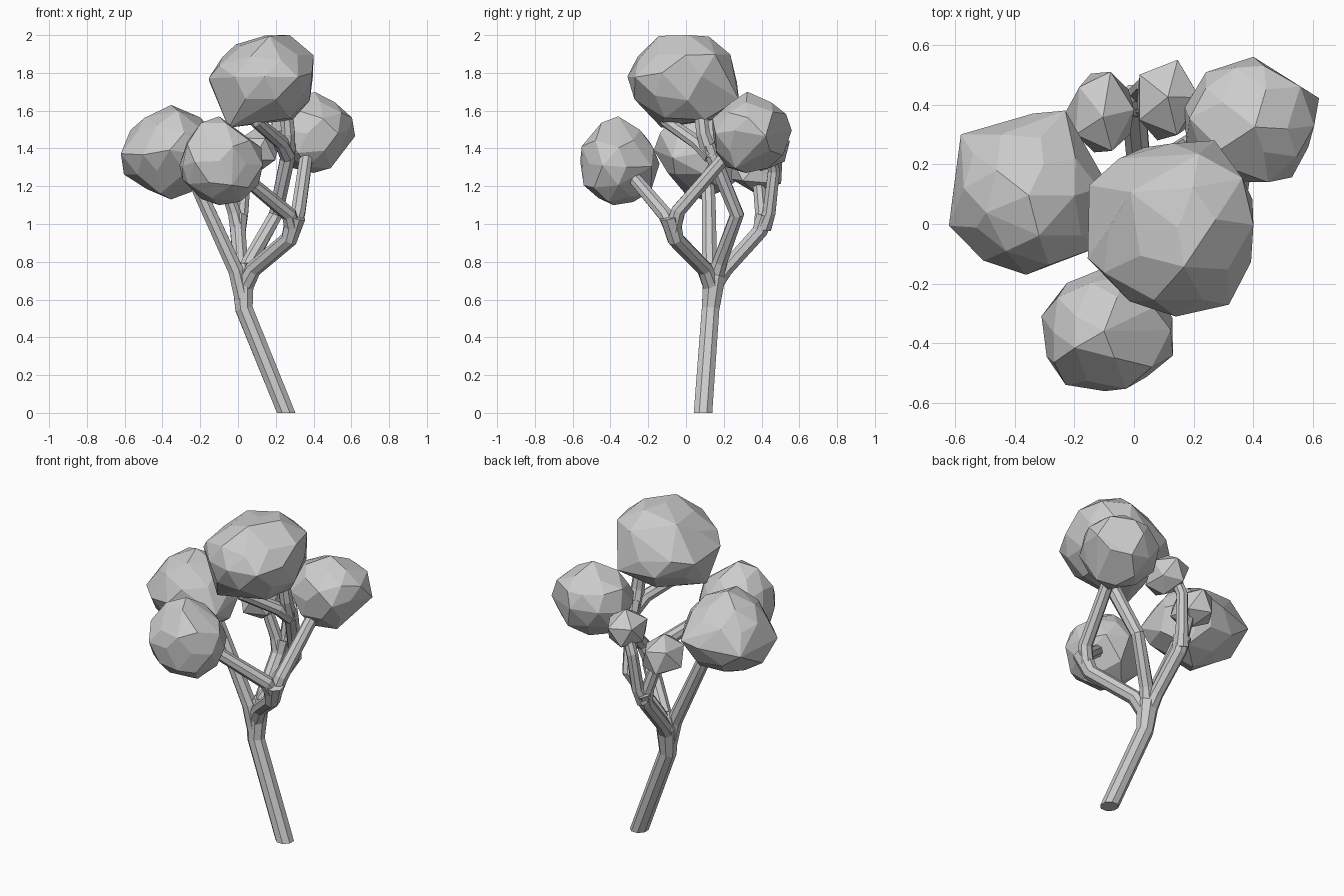
import bpy, bmesh, math, random
from mathutils import Vector

if "Cube" in bpy.data.objects:
    bpy.data.objects.remove(bpy.data.objects["Cube"])

random.seed(11)


def finish(bm, name):
    bmesh.ops.recalc_face_normals(bm, faces=bm.faces[:])
    me = bpy.data.meshes.new(name)
    bm.to_mesh(me)
    bm.free()
    ob = bpy.data.objects.new(name, me)
    bpy.context.collection.objects.link(ob)
    return ob


def limb(name, path, sides=8, thick=1.09):
    """Faceted tube through (x, y, z, radius) points."""
    bm = bmesh.new()
    pts = [Vector(p[:3]) for p in path]
    rings = []
    for i, p in enumerate(pts):
        a = (p - pts[i - 1]).normalized() if i else Vector()
        b = (pts[i + 1] - p).normalized() if i < len(pts) - 1 else Vector()
        t = Vector((0, 0, 1)) if p.z == 0 else (a + b).normalized()
        u = Vector((1, 0, 0))
        u = (u - t * u.dot(t)).normalized()
        v = t.cross(u)
        r = path[i][3] * (1 if p.z == 0 else thick)
        ring = []
        for k in range(sides):
            ang = math.tau * (k + 0.5) / sides
            ring.append(bm.verts.new(p + r * (u * math.cos(ang) + v * math.sin(ang))))
        rings.append(ring)
    for r, s in zip(rings, rings[1:]):
        for k in range(sides):
            n = (k + 1) % sides
            bm.faces.new((r[k], r[n], s[n], s[k]))
    bm.faces.new(rings[0])
    bm.faces.new(rings[-1])
    return finish(bm, name)


def foliage(name, lo, hi, subdiv=2, lean=0.0, jitter=0.1, tips=()):
    """Irregular faceted clump fitted to the box lo..hi; tips pull out corners."""
    bm = bmesh.new()
    bmesh.ops.create_icosphere(bm, subdivisions=subdiv, radius=1)
    pts = []
    for v in bm.verts:
        p = v.co + Vector([random.uniform(-jitter, jitter) for _ in range(3)])
        p.z += lean * p.x
        pts.append(p)
    bm.free()
    for i in range(3):
        a = min(p[i] for p in pts)
        b = max(p[i] for p in pts)
        for p in pts:
            p[i] = lo[i] + (p[i] - a) / (b - a) * (hi[i] - lo[i])
    # convex shell around all points, near-flat faces merged
    shell = bmesh.new()
    for p in pts + [Vector(t) for t in tips]:
        shell.verts.new(p)
    bmesh.ops.convex_hull(shell, input=shell.verts[:])
    loose = [v for v in shell.verts if not v.link_faces]
    bmesh.ops.delete(shell, geom=loose, context='VERTS')
    bmesh.ops.dissolve_limit(shell, angle_limit=math.radians(9),
                             verts=shell.verts[:], edges=shell.edges[:])
    return finish(shell, name)


# Leaning trunk
limb("trunk", [(0.255, 0.09, 0, 0.053), (0.032, 0.13, 0.55, 0.046),
               (0.025, 0.15, 0.72, 0.058), (0.02, 0.155, 0.79, 0.035)])

# Main branches from the crotch
limb("left_branch", [(0.025, 0.13, 0.6, 0.042), (-0.01, 0.125, 0.75, 0.04),
                     (-0.18, 0.12, 1.12, 0.036), (-0.26, 0.11, 1.3, 0.034)])
limb("right_branch", [(0.03, 0.14, 0.66, 0.045), (0.08, 0.1, 0.76, 0.04),
                      (0.27, -0.055, 0.92, 0.042), (0.305, -0.085, 1.04, 0.052)])
limb("middle_branch", [(0.025, 0.15, 0.7, 0.045), (0.06, 0.18, 0.8, 0.038),
                       (0.2, 0.27, 1.05, 0.036), (0.26, 0.15, 1.34, 0.038),
                       (0.265, 0.12, 1.42, 0.042)])
limb("rear_branch", [(0.02, 0.15, 0.68, 0.045), (0.015, 0.21, 0.76, 0.038),
                     (0.0, 0.39, 0.96, 0.04), (0.0, 0.42, 1.04, 0.048)])

# Forked twigs reaching into each clump
limb("front_twig", [(0.29, -0.07, 0.97, 0.042), (0.27, -0.11, 1.05, 0.038),
                    (0.03, -0.28, 1.25, 0.033), (-0.03, -0.32, 1.3, 0.03)])
limb("right_twig", [(0.29, -0.07, 0.97, 0.042), (0.32, -0.04, 1.07, 0.037),
                    (0.365, 0.23, 1.38, 0.033), (0.38, 0.29, 1.45, 0.03)])
limb("top_twig_a", [(0.26, 0.13, 1.36, 0.042), (0.265, 0.09, 1.48, 0.036),
                    (0.25, 0.07, 1.66, 0.032)])
limb("top_twig_b", [(0.265, 0.13, 1.36, 0.04), (0.23, 0.06, 1.43, 0.035),
                    (0.1, -0.1, 1.54, 0.032), (0.06, -0.12, 1.6, 0.03)])
limb("rear_twig_a", [(0.0, 0.4, 0.98, 0.042), (-0.02, 0.4, 1.06, 0.034),
                     (-0.09, 0.38, 1.27, 0.03)])
limb("rear_twig_b", [(0.0, 0.41, 0.98, 0.042), (0.02, 0.44, 1.06, 0.034),
                     (0.04, 0.465, 1.28, 0.031), (0.09, 0.45, 1.4, 0.03)])

# Foliage clumps
foliage("top_foliage", (-0.155, -0.29, 1.55), (0.40, 0.27, 2.0), lean=0.08,
        tips=[(-0.05, -0.13, 1.51), (0.27, 0.28, 1.66), (0.14, -0.31, 1.78),
              (-0.15, 0.13, 1.75)])
foliage("left_foliage", (-0.62, -0.17, 1.13), (-0.1, 0.37, 1.63),
        tips=[(-0.58, 0.3, 1.36), (-0.1, -0.07, 1.35), (-0.23, 0.38, 1.4)])
foliage("front_foliage", (-0.31, -0.56, 1.10), (0.13, -0.14, 1.57))
foliage("right_foliage", (0.17, 0.14, 1.27), (0.62, 0.56, 1.70))
foliage("rear_foliage_a", (-0.23, 0.24, 1.16), (0.0, 0.51, 1.40), subdiv=1)
foliage("rear_foliage_b", (0.01, 0.28, 1.28), (0.22, 0.55, 1.52), subdiv=1)
